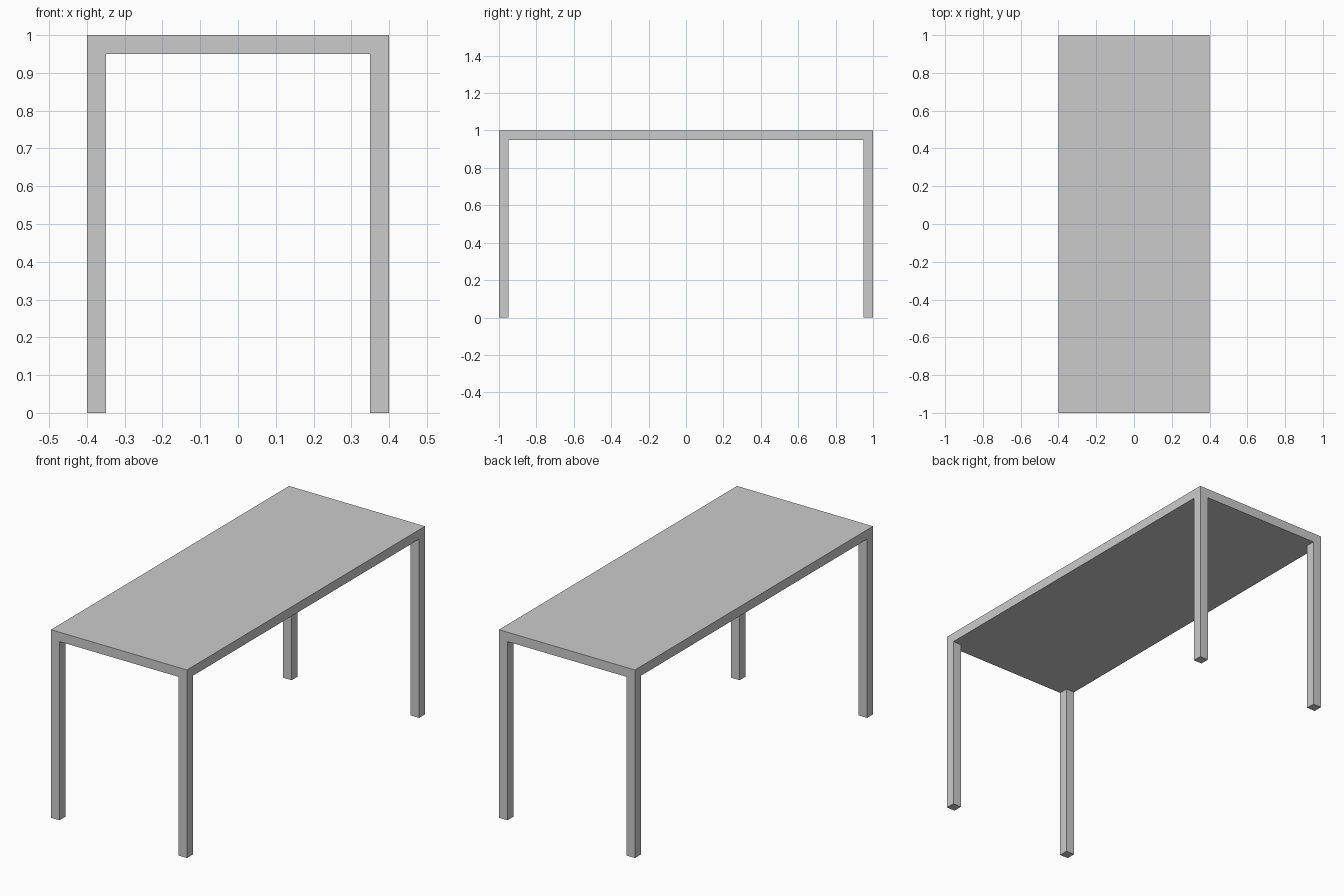
import bpy, bmesh
from mathutils import Matrix

if "Cube" in bpy.data.objects:
    bpy.data.objects.remove(bpy.data.objects["Cube"])

HALF_X, HALF_Y, HEIGHT, THICK = 0.40, 1.00, 1.00, 0.05

# Table top slab
bm = bmesh.new()
bmesh.ops.create_cube(bm, size=1, matrix=Matrix.Translation((0, 0, HEIGHT - THICK / 2))
                      @ Matrix.Diagonal((2 * HALF_X, 2 * HALF_Y, THICK, 1)))

# Score the underside so each corner holds a square leg footprint
for axis, half in (((1, 0, 0), HALF_X), ((0, 1, 0), HALF_Y)):
    for side in (-1, 1):
        co = [a * side * (half - THICK) for a in axis]
        bmesh.ops.bisect_plane(bm, geom=bm.verts[:] + bm.edges[:] + bm.faces[:],
                               plane_co=co, plane_no=axis)

# Pull the four corner squares down to the floor as legs
bm.normal_update()
corners = [f for f in bm.faces if f.normal.z < -0.9
           and abs(f.calc_center_median().x) > HALF_X - THICK
           and abs(f.calc_center_median().y) > HALF_Y - THICK]
legs = bmesh.ops.extrude_discrete_faces(bm, faces=corners)["faces"]
for f in legs:
    for v in f.verts:
        v.co.z = 0

# Merge coplanar faces so the sides and top stay clean
bmesh.ops.dissolve_limit(bm, angle_limit=0.01, verts=bm.verts[:], edges=bm.edges[:])
bmesh.ops.recalc_face_normals(bm, faces=bm.faces[:])

mesh = bpy.data.meshes.new("table")
bm.to_mesh(mesh)
bm.free()
bpy.context.collection.objects.link(bpy.data.objects.new("table", mesh))
